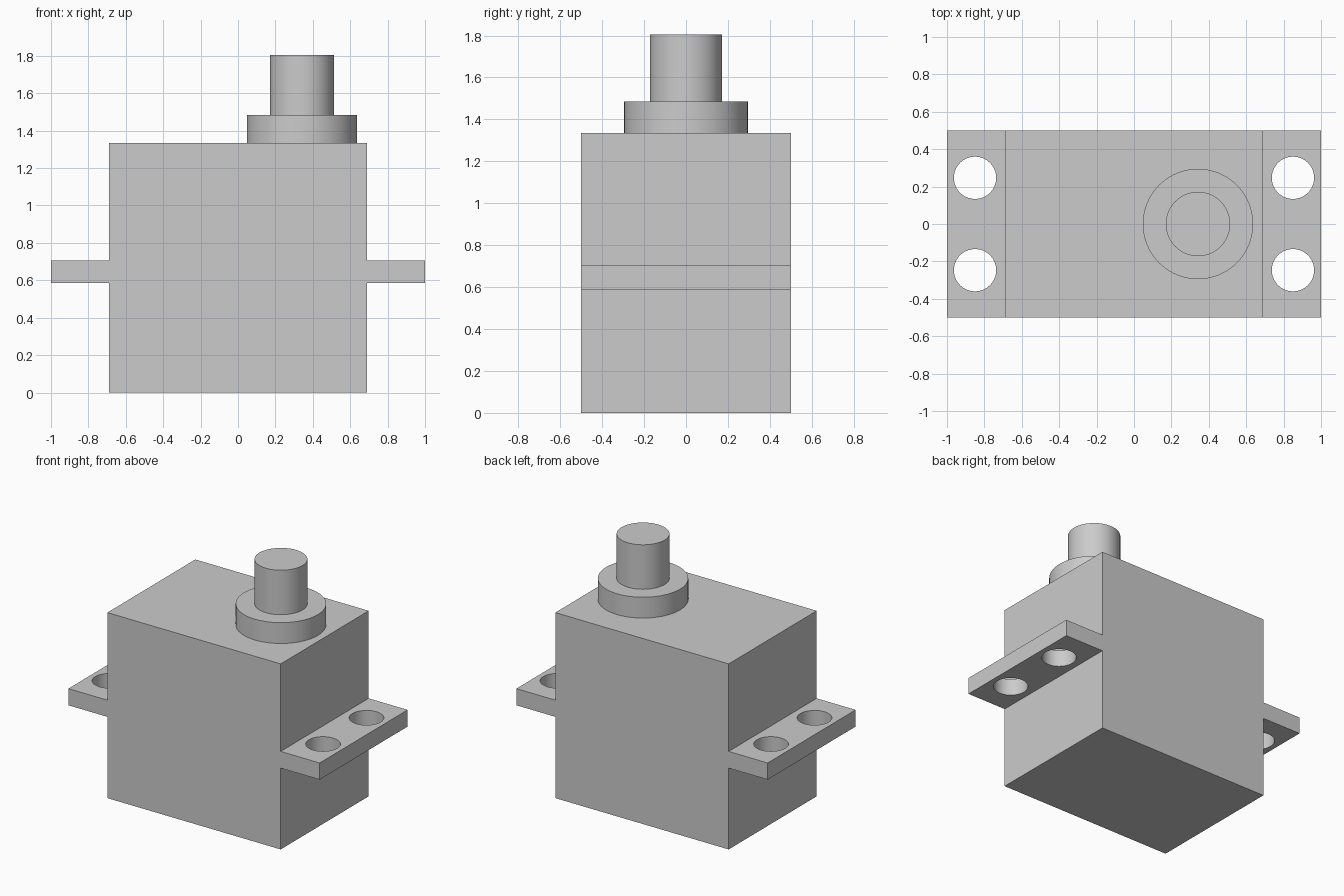
import bpy, bmesh, math
from mathutils import Matrix

cube = bpy.data.objects.get("Cube")
if cube:
    bpy.data.objects.remove(cube, do_unlink=True)

grey = bpy.data.materials.new("light grey")
grey.use_nodes = True
colour = (0.6, 0.6, 0.6, 1)
grey.diffuse_color = colour
grey.node_tree.nodes["Principled BSDF"].inputs["Base Color"].default_value = colour


def make_object(name, bm):
    bmesh.ops.recalc_face_normals(bm, faces=bm.faces)
    mesh = bpy.data.meshes.new(name)
    bm.to_mesh(mesh)
    bm.free()
    mesh.materials.append(grey)
    obj = bpy.data.objects.new(name, mesh)
    bpy.context.collection.objects.link(obj)
    return obj


def add_cylinder(bm, x, y, z0, z1, r, sides=64):
    bmesh.ops.create_cone(bm, cap_ends=True, segments=sides, radius1=r, radius2=r,
                          depth=z1 - z0, matrix=Matrix.Translation((x, y, (z0 + z1) / 2)))


def activate(obj):
    bpy.ops.object.select_all(action='DESELECT')
    obj.select_set(True)
    bpy.context.view_layer.objects.active = obj


# Case with mounting flanges: mirrored profile extruded along y
half = [(0.69, 0), (0.69, 0.585), (1, 0.585), (1, 0.705), (0.69, 0.705), (0.69, 1.335)]
outline = half + [(-x, z) for x, z in reversed(half)]
bm = bmesh.new()
face = bm.faces.new([bm.verts.new((x, -0.5, z)) for x, z in outline])
ext = bmesh.ops.extrude_face_region(bm, geom=[face])
bmesh.ops.translate(bm, vec=(0, 1, 0),
                    verts=[v for v in ext["geom"] if isinstance(v, bmesh.types.BMVert)])
case = make_object("servo_case", bm)

# Four screw holes through the flanges
bm = bmesh.new()
for sx in (-1, 1):
    for sy in (-1, 1):
        add_cylinder(bm, sx * 0.85, sy * 0.247, 0.5, 0.8, 0.113)
cutter = make_object("screw_hole_cutter", bm)
cutter.hide_render = True
holes = case.modifiers.new("screw_holes", 'BOOLEAN')
holes.operation = 'DIFFERENCE'
holes.solver = 'EXACT'
holes.object = cutter
activate(case)
bpy.ops.object.modifier_apply(modifier=holes.name)
bpy.data.objects.remove(cutter, do_unlink=True)

# Output collar and shaft
parts = [case]
for name, z0, z1, r in (("output_collar", 1.335, 1.485, 0.295),
                        ("output_shaft", 1.485, 1.805, 0.172)):
    bm = bmesh.new()
    add_cylinder(bm, 0.342, 0, z0, z1, r)
    parts.append(make_object(name, bm))

# Smooth round walls, sharp rims
for obj in parts:
    activate(obj)
    bpy.ops.object.shade_smooth_by_angle(angle=math.radians(30))
